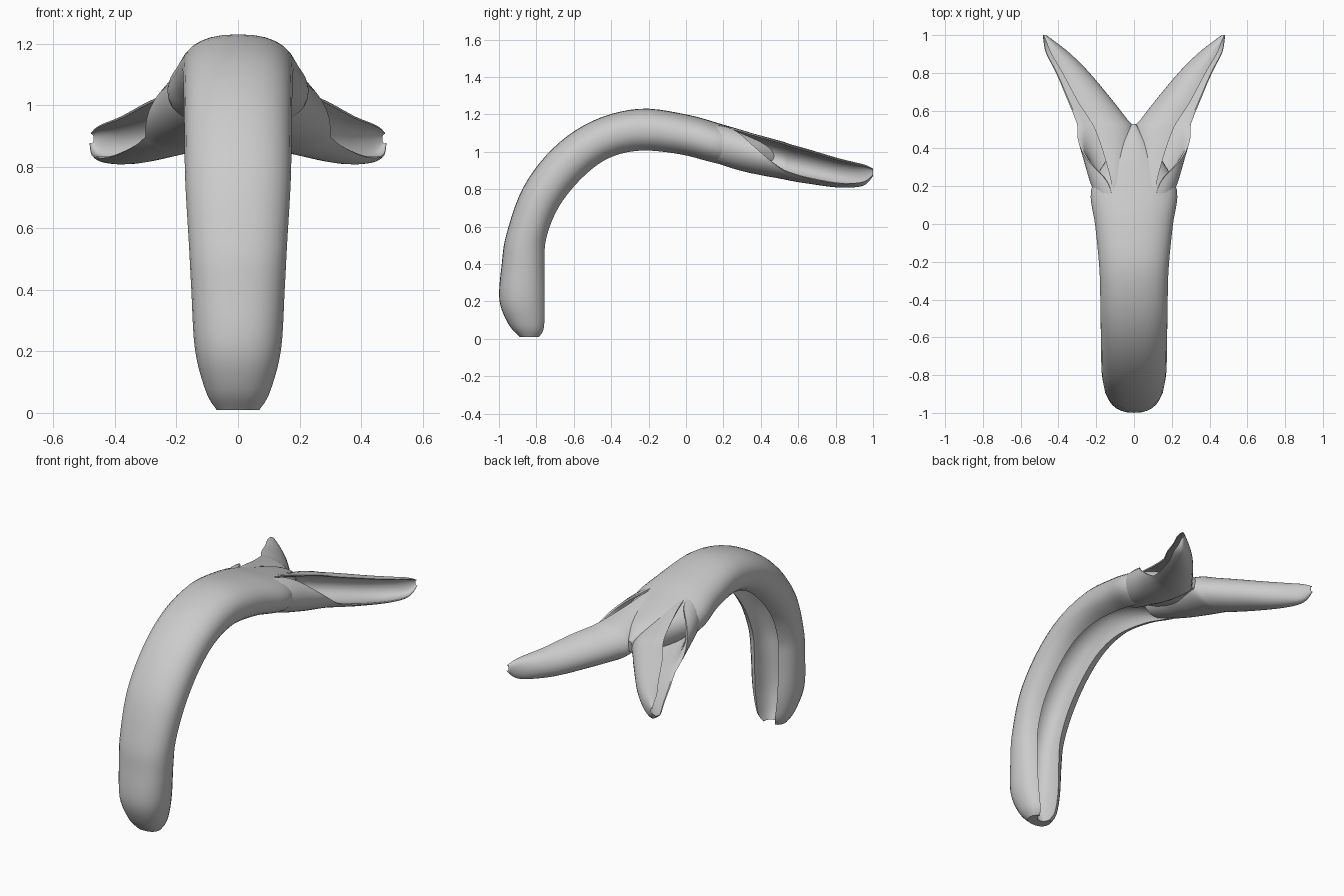
import bpy, bmesh
from math import sin, cos, radians, pi

if "Cube" in bpy.data.objects:
    bpy.data.objects.remove(bpy.data.objects["Cube"])


def spline(rows, steps):
    """Catmull-Rom interpolation through rows of numbers."""
    out = []
    n = len(rows)
    for i in range(n - 1):
        p = [rows[max(i - 1, 0)], rows[i], rows[i + 1], rows[min(i + 2, n - 1)]]
        for s in range(steps):
            t = s / steps
            out.append([0.5 * (2 * b + (c - a) * t + (2 * a - 5 * b + 4 * c - d) * t * t
                               + (3 * b - a - 3 * c + d) * t ** 3) for a, b, c, d in zip(*p)])
    return out + [list(rows[-1])]


def loft(name, sections):
    """Skin closed rings of points, with capped ends."""
    bm = bmesh.new()
    rings = [[bm.verts.new(p) for p in sec] for sec in sections]
    n = len(rings[0])
    for r, q in zip(rings, rings[1:]):
        for k in range(n):
            bm.faces.new((r[k], r[(k + 1) % n], q[(k + 1) % n], q[k]))
    # every section is a strip of outer points followed by inner points
    for r in (rings[0], rings[-1]):
        for k in range(n // 2 - 1):
            bm.faces.new((r[k], r[k + 1], r[n - 2 - k], r[n - 1 - k]))
    bmesh.ops.recalc_face_normals(bm, faces=bm.faces)
    mesh = bpy.data.meshes.new(name)
    bm.to_mesh(mesh)
    bm.free()
    ob = bpy.data.objects.new(name, mesh)
    bpy.context.collection.objects.link(ob)
    bpy.ops.object.select_all(action='DESELECT')
    ob.select_set(True)
    bpy.context.view_layer.objects.active = ob
    bpy.ops.object.shade_smooth_by_angle(angle=radians(40))
    return ob


# Arched body: outer y, z, inner y, z, half width, groove depth
body_rows = [
    (-0.89, 0.01, -0.78, 0.01, 0.07, 0.9),
    (-0.95, 0.08, -0.75, 0.06, 0.105, 1.0),
    (-0.998, 0.21, -0.743, 0.20, 0.14, 1.0),
    (-0.985, 0.40, -0.745, 0.40, 0.152, 1.0),
    (-0.96, 0.56, -0.735, 0.54, 0.16, 1.0),
    (-0.87, 0.81, -0.67, 0.70, 0.172, 1.0),
    (-0.71, 1.02, -0.55, 0.85, 0.175, 1.0),
    (-0.50, 1.165, -0.41, 0.955, 0.178, 1.0),
    (-0.25, 1.23, -0.24, 0.995, 0.183, 1.0),
    (0.00, 1.20, -0.03, 0.975, 0.205, 0.8),
    (0.20, 1.145, 0.15, 0.93, 0.228, 0.4),
    (0.35, 1.10, 0.32, 0.90, 0.15, 0.2),
    (0.45, 1.06, 0.43, 0.91, 0.08, 0.1),
    (0.53, 1.00, 0.52, 0.93, 0.012, 0.0),
]
N = 24
sections = []
for oy, oz, iy, iz, w, g in spline(body_rows, 5):
    def at(x, n):
        return (x, (oy + iy) / 2 + n * (oy - iy) / 2, (oz + iz) / 2 + n * (oz - iz) / 2)
    ring = []
    for k in range(N + 1):
        a = radians(-148 + 296 * k / N)
        s, c = sin(a), cos(a)
        ring.append(at(w * abs(s) ** 0.85 * (1 if s > 0 else -1),
                       abs(c) ** 0.9 * (1 if c > 0 else -1)))
    for k in range(N + 1):
        a = pi * k / N
        ring.append(at(w * 0.52 * cos(a), -0.9 + 0.95 * g * sin(a) ** 0.8))
    sections.append(ring)
loft("arched_body", sections)

# Splayed arms: y, inner x, outer x, bottom z, top z, ridge angle, lip angle
arm_rows = [
    (0.08, 0.00, 0.18, 0.97, 1.155, 90, 442),
    (0.22, 0.00, 0.232, 0.92, 1.135, 88, 438),
    (0.35, -0.01, 0.27, 0.885, 1.10, 80, 387),
    (0.50, 0.00, 0.315, 0.857, 1.06, 72, 335),
    (0.56, 0.04, 0.34, 0.845, 1.04, 70, 325),
    (0.65, 0.11, 0.385, 0.83, 1.015, 68, 318),
    (0.80, 0.235, 0.445, 0.81, 0.97, 68, 314),
    (0.90, 0.335, 0.485, 0.81, 0.945, 68, 316),
    (0.96, 0.41, 0.487, 0.825, 0.93, 68, 320),
    (1.00, 0.465, 0.485, 0.87, 0.91, 68, 320),
]
sections = []
for y, xi, xo, zb, zt, a0, a1 in spline(arm_rows, 5):
    def at(a, r):
        return ((xi + xo) / 2 + r * cos(a) * (xo - xi) / 2, y,
                (zb + zt) / 2 + r * sin(a) * (zt - zb) / 2)
    outer, inner = [], []
    for k in range(N + 1):
        t = k / N
        a = radians(a0 + (a1 - a0) * t)
        outer.append(at(a, 1))
        inner.append(at(a, 0.93 - 0.33 * sin(pi * t) ** 0.6))
    sections.append(outer + inner[::-1])
arms = loft("splayed_arms", sections)
arms.modifiers.new("mirror", 'MIRROR').use_mirror_merge = False
